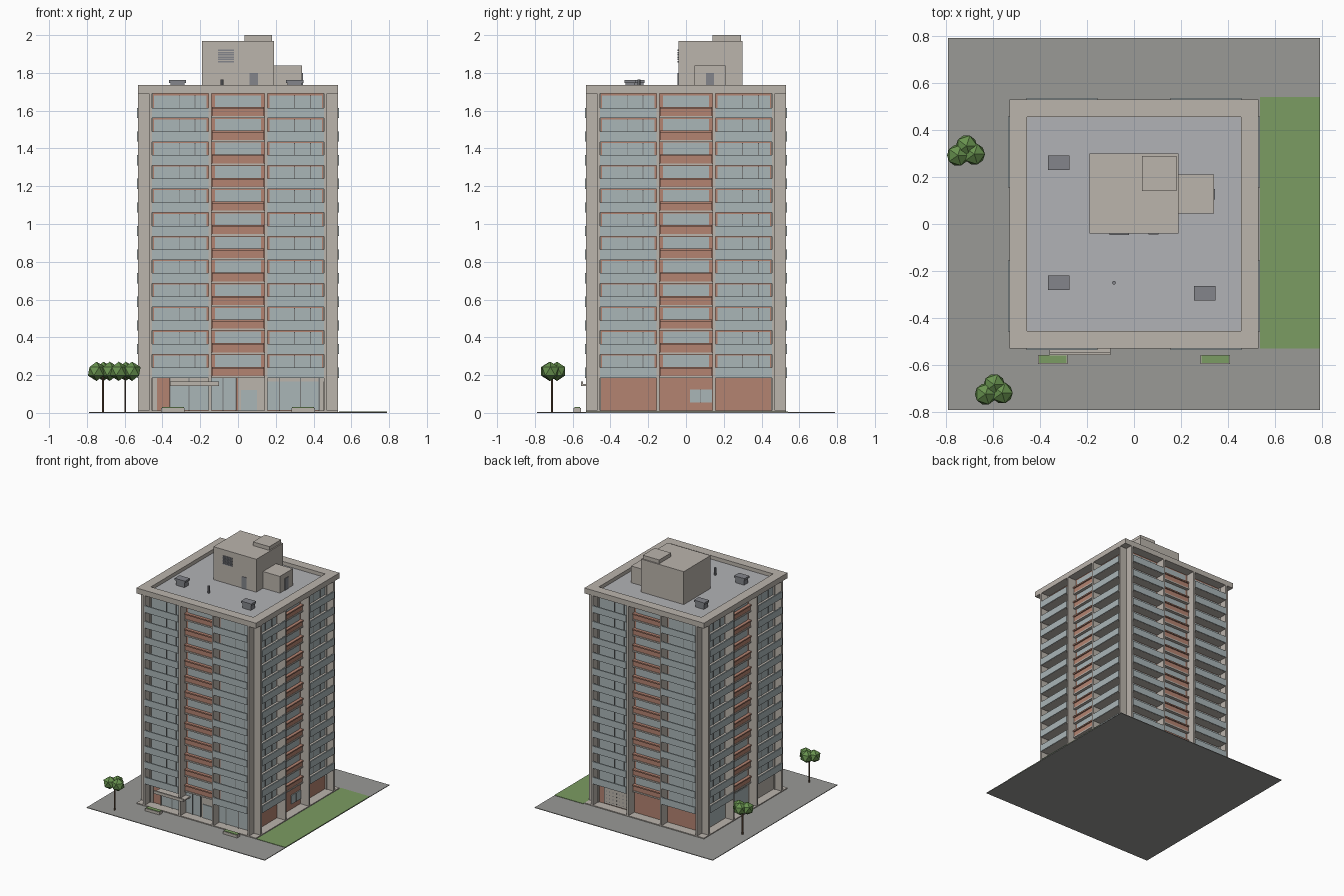
import bpy, bmesh, math
from mathutils import Matrix, Vector

if "Cube" in bpy.data.objects:
    bpy.data.objects.remove(bpy.data.objects["Cube"])


def material(name, r, g, b):
    m = bpy.data.materials.new(name)
    m.diffuse_color = [(c / 255) ** 2.2 for c in (r, g, b)] + [1]
    m.use_nodes = True
    m.node_tree.nodes["Principled BSDF"].inputs["Base Color"].default_value = m.diffuse_color
    return m


STONE = material("stone", 186, 179, 171)
BRICK = material("brick", 178, 130, 112)
GLASS = material("glass", 168, 180, 182)
FRAME = material("frame", 120, 122, 122)
PAVE = material("paving", 152, 152, 149)
GRASS = material("grass", 122, 155, 98)
LEAF = material("leaf", 104, 145, 80)
BARK = material("bark", 105, 82, 65)
DECK = material("roof_deck", 176, 177, 180)
METAL = material("metal", 130, 132, 138)


def finish(name, bm, mat):
    me = bpy.data.meshes.new(name)
    bm.to_mesh(me)
    bm.free()
    me.materials.append(mat)
    ob = bpy.data.objects.new(name, me)
    bpy.context.collection.objects.link(ob)
    return ob


def boxes(name, mat, items, side=0):
    """Boxes (x0, x1, y0, y1, z0, z1), turned by side * 90 degrees about z."""
    bm = bmesh.new()
    rot = Matrix.Rotation(side * math.pi / 2, 4, 'Z')
    for x0, x1, y0, y1, z0, z1 in items:
        c = Vector(((x0 + x1) / 2, (y0 + y1) / 2, (z0 + z1) / 2))
        s = Matrix.Diagonal((x1 - x0, y1 - y0, z1 - z0, 1))
        bmesh.ops.create_cube(bm, size=1, matrix=rot @ Matrix.Translation(c) @ s)
    return finish(name, bm, mat)


def cylinder(name, mat, x, y, z0, z1, r, n=8):
    bm = bmesh.new()
    bmesh.ops.create_cone(bm, cap_ends=True, segments=n, radius1=r, radius2=r, depth=z1 - z0,
                          matrix=Matrix.Translation((x, y, (z0 + z1) / 2)))
    return finish(name, bm, mat)


# Site
boxes("paving", PAVE, [(-.79, .79, -.79, .79, 0, .005)])
boxes("lawn", GRASS, [(.535, .79, -.53, .54, .004, .008)])
boxes("plinth", STONE, [(-.53, .53, -.53, .53, .004, .012)])

# Core walls
boxes("core_walls", BRICK, [(-.455, .455, -.455, .455, .01, 1.70)])

# Four identical upper facades, each drawn facing -y and then turned
FLOORS = [.19 + .125 * i for i in range(12)]
for side, label in enumerate(("front", "right", "back", "left")):
    fins = [(u - .0075, u + .0075, -.53, -.45, .01, 1.70)
            for u in (-.4625, -.148, .148, .4625)]
    slabs, rails, panes, bars, spandrels = [], [], [], [], []
    for z in FLOORS:
        for a, b in ((-.456, -.155), (.155, .456)):
            slabs.append((a, b, -.53, -.45, z - .005, z + .006))
            rails.append((a, b, -.536, -.526, z - .004, z + .05))
            panes.append((a + .012, b - .012, -.46, -.45, z + .008, z + .114))
            for t in (.48, .76):
                m = a + (b - a) * t
                bars.append((m - .002, m + .002, -.463, -.45, z + .008, z + .114))
        slabs.append((-.142, .142, -.48, -.45, z - .005, z + .006))
        spandrels.append((-.137, .137, -.475, -.45, z + .006, z + .046))
        spandrels.append((-.137, .137, -.485, -.45, z + .044, z + .054))
        panes.append((-.123, .123, -.46, -.45, z + .054, z + .116))
    boxes(label + "_fins", STONE, fins, side)
    boxes(label + "_balcony_slabs", STONE, slabs, side)
    boxes(label + "_balustrades", GLASS, rails, side)
    boxes(label + "_windows", GLASS, panes, side)
    boxes(label + "_window_bars", FRAME, bars, side)
    boxes(label + "_spandrels", BRICK, spandrels, side)

# Ground floor, front: glazed lobby, door and canopy
boxes("lobby_glass", GLASS, [(-.36, -.155, -.462, -.45, .015, .165), (-.14, -.01, -.462, -.45, .015, .185),
                             (.155, .43, -.462, -.45, .015, .165)])
boxes("lobby_bars", FRAME, [(u - .003, u + .003, -.466, -.45, .012, .185)
                            for u in (-.36, -.26, -.08, -.01, .22, .33, .43)])
boxes("lobby_wall", STONE, [(0, .14, -.46, -.45, .012, .185), (-.455, -.43, -.46, -.45, .012, .185),
                            (-.36, -.155, -.464, -.45, .165, .185), (.155, .455, -.464, -.45, .165, .185),
                            (.43, .455, -.46, -.45, .012, .165)])
boxes("entrance_door", GLASS, [(.015, .10, -.465, -.45, .012, .12)])
boxes("canopy", STONE, [(-.36, -.10, -.555, -.45, .142, .152), (-.36, -.10, -.557, -.545, .142, .165)])

# Ground floor, other sides
boxes("right_ground_window", GLASS, [(.02, .137, -.462, -.45, .055, .125)], 1)
boxes("right_ground_window_bar", FRAME, [(.076, .08, -.465, -.45, .055, .125)], 1)
boxes("back_screen", STONE, [(-.40, -.17, -.465, -.45, .02, .175)], 2)
boxes("back_screen_holes", FRAME, [(-.385 + .03 * i, -.378 + .03 * i, -.467, -.46, .035 + .028 * j, .042 + .028 * j)
                                   for i in range(7) for j in range(5)], 2)
boxes("left_ground_wall", STONE, [(-.455, .455, -.46, -.45, .012, .185)], 3)
boxes("left_ground_glass", GLASS, [(-.43, -.17, -.464, -.45, .02, .165), (-.12, .12, -.464, -.45, .02, .165)], 3)

# Roof slab, deck and parapet ring
boxes("roof_slab", STONE, [(-.53, .53, -.53, .53, 1.692, 1.702)])
boxes("roof_deck", DECK, [(-.456, .456, -.456, .456, 1.70, 1.706)])
boxes("parapet", STONE, [(-.53, .53, -.53, -.455, 1.695, 1.735), (-.53, .53, .455, .53, 1.695, 1.735),
                         (-.53, -.455, -.455, .455, 1.695, 1.735), (.455, .53, -.455, .455, 1.695, 1.735)])

# Rooftop plant rooms
boxes("plant_room", STONE, [(-.19, .19, -.04, .30, 1.70, 1.97)])
boxes("plant_room_cap", STONE, [(.035, .18, .14, .29, 1.965, 2.0)])
boxes("stair_house", STONE, [(.185, .34, .045, .21, 1.70, 1.84)])
boxes("plant_door", METAL, [(.062, .105, -.044, -.035, 1.706, 1.80)])
boxes("stair_door", METAL, [(.335, .344, .105, .148, 1.706, 1.80)])
boxes("louvre", METAL, [(-.105, -.022, -.046, -.035, 1.855 + .012 * i, 1.863 + .012 * i) for i in range(6)])

# Rooftop vents and pipe
for i, (x, y) in enumerate(((-.32, .26), (-.32, -.25), (.30, -.295))):
    boxes(f"roof_vent_{i}", METAL, [(x - .038, x + .038, y - .025, y + .025, 1.70, 1.748),
                                    (x - .046, x + .046, y - .031, y + .031, 1.746, 1.762)])
cylinder("roof_pipe", METAL, -.085, -.25, 1.70, 1.765, .008)

# Planters
for x, label in ((-.345, "left"), (.345, "right")):
    boxes(label + "_planter", STONE, [(x - .063, x + .063, -.595, -.556, .004, .026)])
    boxes(label + "_planter_hedge", GRASS, [(x - .058, x + .058, -.591, -.560, .025, .03)])

# Trees: thin trunk with three faceted crowns
for label, tx, ty in (("back", -.715, .305), ("front", -.597, -.71)):
    cylinder(label + "_trunk", BARK, tx, ty, .004, .21, .006, 6)
    bm = bmesh.new()
    for dx, dy in ((.003, .027), (-.034, -.013), (.036, -.008)):
        bmesh.ops.create_icosphere(bm, subdivisions=1, radius=.051,
                                   matrix=Matrix.Translation((tx + dx, ty + dy, .22)))
    finish(label + "_tree_crown", bm, LEAF)
